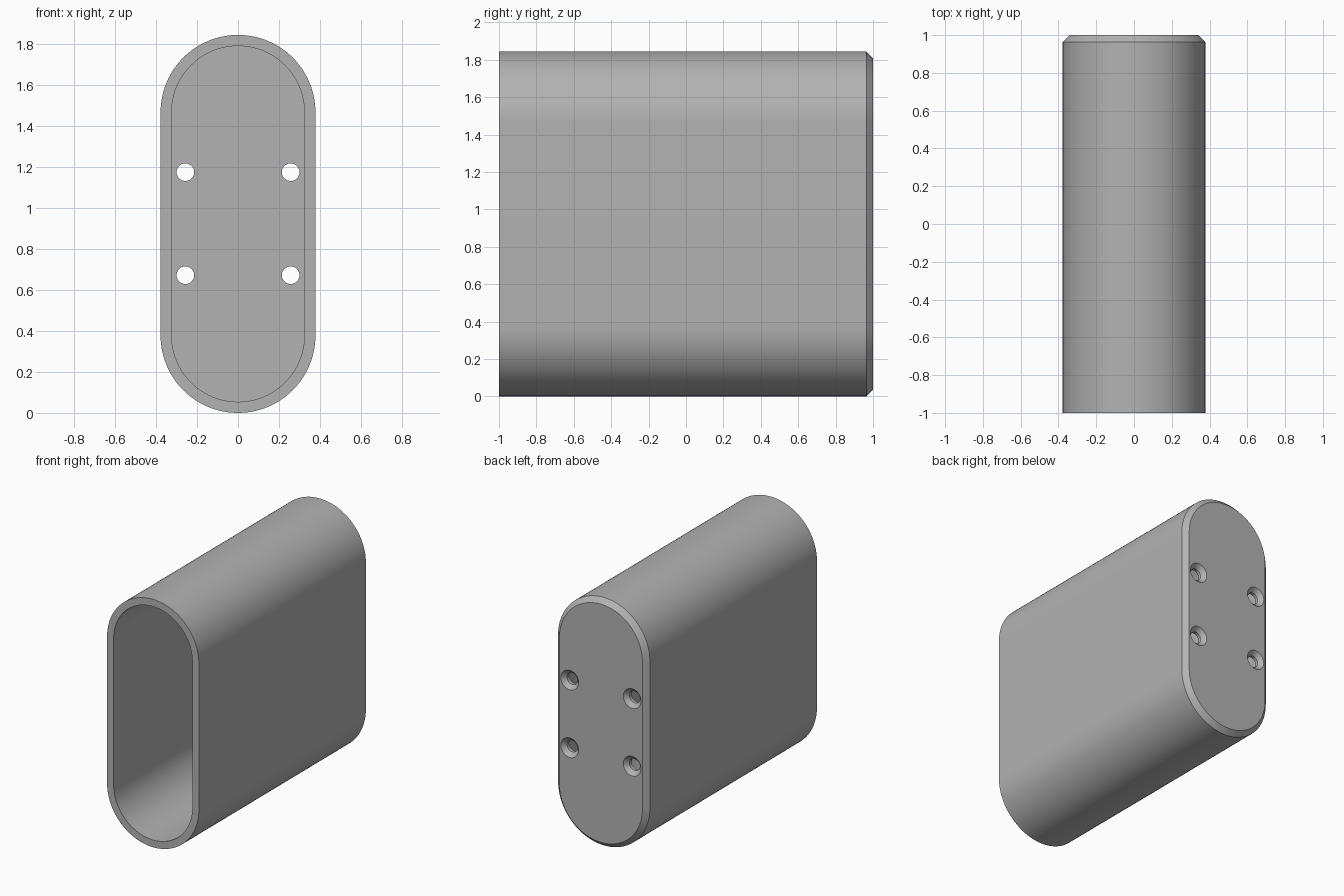
import bpy, bmesh, math

if "Cube" in bpy.data.objects:
    bpy.data.objects.remove(bpy.data.objects["Cube"], do_unlink=True)

HEIGHT, RADIUS = 1.845, 0.378
WALL, CHAMFER = 0.054, 0.036
BORE, SINK = 0.043, 0.073
ARC = 48

grey = bpy.data.materials.new("plain grey")
grey.use_nodes = True
colour = (0.45, 0.45, 0.45, 1)
grey.diffuse_color = colour
grey.node_tree.nodes["Principled BSDF"].inputs["Base Color"].default_value = colour


def make_object(name, bm):
    bmesh.ops.recalc_face_normals(bm, faces=bm.faces)
    mesh = bpy.data.meshes.new(name)
    bm.to_mesh(mesh)
    bm.free()
    mesh.materials.append(grey)
    obj = bpy.data.objects.new(name, mesh)
    bpy.context.collection.objects.link(obj)
    return obj


def slot_ring(bm, inset, y):
    """Upright rounded slot outline at depth y."""
    r, half = RADIUS - inset, HEIGHT / 2 - RADIUS
    ring = []
    for side in (1, -1):
        for i in range(ARC + 1):
            a = math.pi * i / ARC
            ring.append(bm.verts.new((side * r * math.cos(a), y,
                                      HEIGHT / 2 + side * (half + r * math.sin(a)))))
    return ring


def round_ring(bm, x, z, r, y, count=40):
    return [bm.verts.new((x + r * math.cos(2 * math.pi * i / count), y,
                          z + r * math.sin(2 * math.pi * i / count)))
            for i in range(count)]


def skin(bm, rings):
    """Join successive rings with quads and close both ends."""
    for a, b in zip(rings, rings[1:]):
        for i in range(len(a)):
            j = (i + 1) % len(a)
            bm.faces.new((a[i], a[j], b[j], b[i]))
    bm.faces.new(rings[0])
    bm.faces.new(rings[-1])


# Hollow sleeve: chamfered closed back, open front
bm = bmesh.new()
skin(bm, [slot_ring(bm, inset, y) for inset, y in (
    (CHAMFER, 1), (0, 1 - CHAMFER), (0, -1), (WALL, -1), (WALL, 1 - WALL))])
sleeve = make_object("sleeve", bm)

# Countersunk screw hole cutters through the back
bm = bmesh.new()
lip = 0.02
for x in (-0.257, 0.257):
    for z in (0.672, 1.175):
        skin(bm, [round_ring(bm, x, z, r, y) for r, y in (
            (SINK + lip, 1 + lip), (BORE, 1 - SINK + BORE), (BORE, 0.8))])
cutter = make_object("screw_hole_cutter", bm)
cutter.hide_render = True

# Cut the holes and finish the shading
cut = sleeve.modifiers.new("screw holes", "BOOLEAN")
cut.operation = "DIFFERENCE"
cut.solver = "EXACT"
cut.object = cutter
bpy.ops.object.select_all(action="DESELECT")
sleeve.select_set(True)
bpy.context.view_layer.objects.active = sleeve
bpy.ops.object.modifier_apply(modifier=cut.name)
bpy.data.objects.remove(cutter, do_unlink=True)
bpy.ops.object.shade_smooth_by_angle(angle=math.radians(30))
